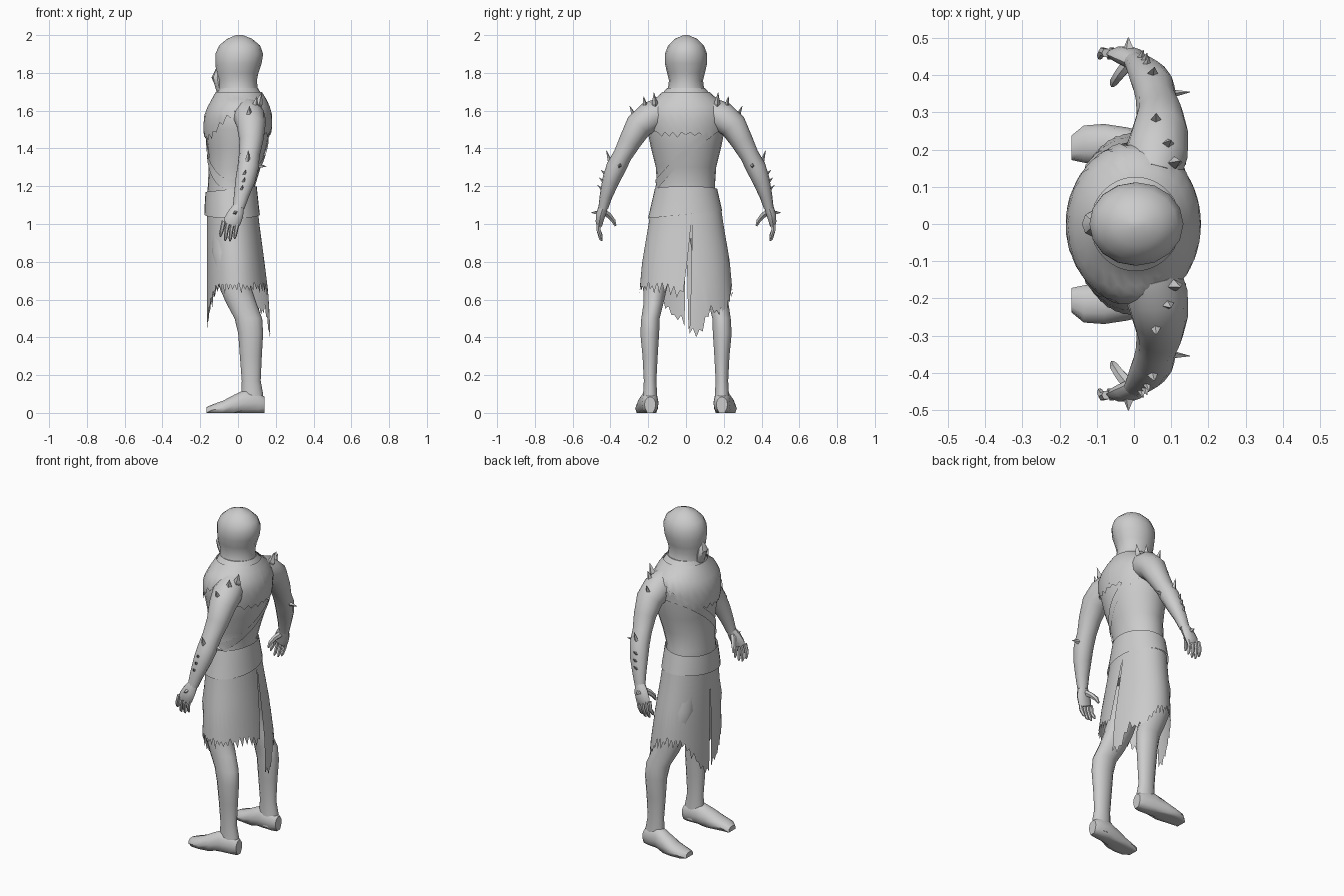
import bpy, bmesh, math, random
from mathutils import Vector

random.seed(4)
grey = bpy.data.materials.new("plain_grey")
grey.diffuse_color = (0.6, 0.6, 0.6, 1)


def finish(name, bm, closed=True, angle=40):
    if closed:
        bmesh.ops.recalc_face_normals(bm, faces=bm.faces[:])
    me = bpy.data.meshes.new(name)
    bm.to_mesh(me)
    bm.free()
    me.materials.append(grey)
    for p in me.polygons:
        p.use_smooth = True
    me.set_sharp_from_angle(angle=math.radians(angle))
    ob = bpy.data.objects.new(name, me)
    bpy.context.collection.objects.link(ob)
    return ob


def loft(name, secs, side=1, n=12, normal=None, ref=(1, 0, 0)):
    """Skin elliptical rings (x, y, z, radius along ref, other radius)."""
    bm = bmesh.new()
    pts = [Vector((s[0], s[1] * side, s[2])) for s in secs]
    rings = []
    for i, s in enumerate(secs):
        t = Vector(normal) if normal else pts[min(i + 1, len(pts) - 1)] - pts[max(i - 1, 0)]
        t.normalize()
        r = Vector(ref)
        u = (r - t * r.dot(t)).normalized()
        v = t.cross(u)
        rings.append([bm.verts.new(pts[i] + u * s[3] * math.cos(a) + v * s[4] * math.sin(a))
                      for a in (2 * math.pi * k / n for k in range(n))])
    for p, q in zip(rings, rings[1:]):
        for k in range(n):
            bm.faces.new((p[k], p[(k + 1) % n], q[(k + 1) % n], q[k]))
    bm.faces.new(rings[0])
    bm.faces.new(rings[-1])
    return finish(name, bm)


def lerp(table, x):
    """Interpolate rows of (key, values...) at x."""
    if x <= table[0][0]:
        return table[0][1:]
    for a, b in zip(table, table[1:]):
        if x <= b[0]:
            f = (x - a[0]) / (b[0] - a[0])
            return [p + (q - p) * f for p, q in zip(a[1:], b[1:])]
    return table[-1][1:]


def on_body(profile, z, a, off):
    f, b, r = lerp(profile, z)
    return Vector(((f + b) / 2 + ((b - f) / 2 + off) * math.cos(a), (r + off) * math.sin(a), z))


def cloth(name, profile, a_top, a_bot, n, top, bot, off=0.008, rows=6):
    """Open sheet wrapped on a profile, between top(angle) and bot(angle)."""
    bm = bmesh.new()
    grid = []
    for i in range(n + 1):
        f = i / n
        at = a_top[0] + (a_top[1] - a_top[0]) * f
        ab = a_bot[0] + (a_bot[1] - a_bot[0]) * f
        zt, zb = top(at), bot(ab)
        grid.append([bm.verts.new(on_body(profile, zt + (zb - zt) * j / rows,
                                          at + (ab - at) * j / rows, off)) for j in range(rows + 1)])
    for p, q in zip(grid, grid[1:]):
        for j in range(rows):
            bm.faces.new((p[j], p[j + 1], q[j + 1], q[j]))
    bmesh.ops.remove_doubles(bm, verts=bm.verts[:], dist=1e-5)
    return finish(name, bm, False)


def ragged(table, size):
    """Torn edge: table height with an uneven zigzag."""
    state = [1]

    def edge(a):
        state[0] = -state[0]
        return lerp(table, a)[0] + state[0] * random.uniform(0.2, 1) * size
    return edge


def rings(profile):
    return [((f + b) / 2, 0, z, (b - f) / 2, r) for z, f, b, r in profile]


# Torso: height, front x, back x, half width
torso = [(0.92, -0.15, 0.11, 0.18), (1.05, -0.165, 0.105, 0.185), (1.2, -0.16, 0.09, 0.153),
         (1.3, -0.155, 0.12, 0.16), (1.4, -0.16, 0.15, 0.185), (1.5, -0.177, 0.172, 0.205),
         (1.58, -0.17, 0.172, 0.215), (1.64, -0.145, 0.155, 0.19), (1.68, -0.118, 0.13, 0.135),
         (1.72, -0.1, 0.105, 0.1)]
loft("torso", rings(torso), n=24, normal=(0, 0, 1))

# Head with neck, and pointed chin
head = [(1.66, -0.11, 0.12, 0.12), (1.71, -0.105, 0.105, 0.097), (1.76, -0.105, 0.1, 0.09),
        (1.8, -0.115, 0.108, 0.1), (1.85, -0.12, 0.125, 0.112), (1.9, -0.12, 0.133, 0.112),
        (1.945, -0.1, 0.117, 0.095), (1.98, -0.058, 0.075, 0.06), (2.0, -0.01, 0.025, 0.012)]
loft("head", rings(head), n=16, normal=(0, 0, 1))
loft("chin", [(-0.095, 0, 1.70, 0.018, 0.03), (-0.105, 0, 1.745, 0.022, 0.04),
              (-0.11, 0, 1.775, 0.03, 0.035), (-0.105, 0, 1.82, 0.014, 0.015)],
     n=8, normal=(0, 0, 1))

# Torn shoulder cloth, diagonal sash and waist wrap
pi = math.pi
cape_edge = [(0, 1.48), (0.7, 1.47), (1.2, 1.54), (1.57, 1.6), (2, 1.55), (2.5, 1.47), (pi, 1.46),
             (3.8, 1.46), (4.3, 1.55), (4.71, 1.6), (5.1, 1.55), (5.5, 1.47), (2 * pi, 1.48)]
cloth("shoulder_cloth", torso, (0, 2 * pi), (0, 2 * pi), 56, lambda a: 1.70, ragged(cape_edge, 0.02))
cloth("sash", torso, (0, 2 * pi), (0, 2 * pi), 48, lambda a: 1.405 + 0.17 * math.sin(a),
      lambda a: 1.35 + 0.17 * math.sin(a), off=0.006, rows=2)
belt = [(1.0, -0.172, 0.12, 0.205), (1.06, -0.175, 0.11, 0.19), (1.2, -0.166, 0.095, 0.158)]
cloth("waist_wrap", belt, (0, 2 * pi), (0, 2 * pi), 32, lambda a: 1.185 + 0.015 * math.cos(a),
      lambda a: 1.05 + 0.02 * math.sin(a), off=0.004, rows=3)

# Torn skirt in two halves, split at the back and front
skirt = [(0.4, -0.165, 0.172, 0.265), (0.6, -0.165, 0.165, 0.25), (0.8, -0.165, 0.14, 0.232),
         (1.0, -0.165, 0.113, 0.198), (1.07, -0.165, 0.105, 0.188)]
hem_left = [(0, 0.44), (0.25, 0.41), (0.5, 0.54), (0.9, 0.53), (1.3, 0.64), (1.7, 0.67),
            (2.2, 0.67), (2.6, 0.58), (2.9, 0.46), (pi, 0.45)]
hem_right = [(pi, 0.49), (3.4, 0.51), (3.65, 0.6), (4.1, 0.67), (4.6, 0.66), (5.2, 0.66),
             (5.8, 0.67), (6.1, 0.63), (2 * pi, 0.66)]
cloth("skirt_left", skirt, (0.17, pi), (0.07, pi - 0.05), 44, lambda a: 1.07, ragged(hem_left, 0.035), off=0)
cloth("skirt_right", skirt, (pi, 2 * pi + 0.17), (pi + 0.03, 2 * pi - 0.06), 44,
      lambda a: 1.07, ragged(hem_right, 0.035), off=0)


def spike(name, base, tip, r, side):
    d = [t - b for b, t in zip(base, tip)]
    low = [b - 0.25 * k for b, k in zip(base, d)]
    ob = loft(name, [(*low, r * 0.8, r * 0.6), (*base, r, r * 0.75), (*tip, 0.001, 0.001)],
              side, 4, ref=(0.9, 0.1, 0.43))
    for p in ob.data.polygons:
        p.use_smooth = False


spikes = [((0.11, 0.165, 1.64), (0.125, 0.17, 1.695), 0.022),
          ((0.09, 0.215, 1.625), (0.10, 0.225, 1.675), 0.019),
          ((0.06, 0.275, 1.575), (0.06, 0.298, 1.625), 0.018),
          ((0.09, 0.35, 1.31), (0.15, 0.355, 1.305), 0.018),
          ((0.05, 0.40, 1.325), (0.055, 0.422, 1.39), 0.018),
          ((0.035, 0.428, 1.265), (0.04, 0.45, 1.285), 0.012),
          ((0.03, 0.438, 1.225), (0.035, 0.46, 1.245), 0.012),
          ((0.02, 0.446, 1.185), (0.025, 0.468, 1.205), 0.011),
          ((-0.015, 0.472, 1.06), (-0.015, 0.502, 1.06), 0.015)]

for side, tag in ((1, "left"), (-1, "right")):
    # Arm from shoulder to wrist
    loft("arm_" + tag, [(0.05, 0.13, 1.59, 0.075, 0.08), (0.06, 0.19, 1.565, 0.085, 0.083),
                        (0.07, 0.25, 1.52, 0.076, 0.073), (0.07, 0.295, 1.44, 0.063, 0.06),
                        (0.06, 0.335, 1.365, 0.055, 0.05), (0.053, 0.37, 1.3, 0.056, 0.053),
                        (0.038, 0.398, 1.23, 0.052, 0.046), (0.018, 0.423, 1.15, 0.04, 0.034),
                        (0.003, 0.438, 1.085, 0.031, 0.026)], side)
    # Palm, four fingers and thumb
    loft("palm_" + tag, [(0.004, 0.437, 1.095, 0.029, 0.025), (-0.012, 0.45, 1.055, 0.042, 0.026),
                         (-0.03, 0.458, 1.015, 0.046, 0.021), (-0.038, 0.458, 0.995, 0.04, 0.015)], side, 10)
    for i in range(4):
        x, drop = 0.0 - 0.025 * i, (0.0, 0.012, 0.01, -0.012)[i]
        loft(f"finger_{i + 1}_{tag}", [(x, 0.46, 1.015, 0.012, 0.013),
                                       (x - 0.01, 0.464, 0.97, 0.011, 0.012),
                                       (x - 0.016, 0.452, 0.935 - drop, 0.009, 0.01),
                                       (x - 0.018, 0.445, 0.922 - drop, 0.004, 0.004)], side, 6)
    loft("thumb_" + tag, [(-0.012, 0.435, 1.065, 0.018, 0.018), (-0.035, 0.408, 1.045, 0.016, 0.016),
                          (-0.052, 0.385, 1.018, 0.013, 0.013), (-0.058, 0.373, 0.99, 0.006, 0.006)], side, 6)
    # Leg: hip, thigh, knee, calf, ankle
    loft("leg_" + tag, [(-0.03, 0.09, 1.0, 0.11, 0.085), (-0.04, 0.12, 0.85, 0.1, 0.09),
                        (-0.02, 0.16, 0.68, 0.085, 0.065), (0.018, 0.172, 0.58, 0.08, 0.054),
                        (0.055, 0.188, 0.5, 0.073, 0.05), (0.067, 0.192, 0.42, 0.066, 0.051),
                        (0.068, 0.19, 0.3, 0.058, 0.041), (0.07, 0.19, 0.17, 0.05, 0.034),
                        (0.075, 0.19, 0.1, 0.058, 0.038), (0.08, 0.19, 0.02, 0.058, 0.042)],
         side, 14, normal=(0, 0, 1))
    # Foot pointing forward, sole flattened to the floor
    foot = loft("foot_" + tag, [(0.14, 0.19, 0.045, 0.03, 0.04), (0.11, 0.19, 0.05, 0.044, 0.062),
                                (0.04, 0.195, 0.052, 0.05, 0.072), (-0.02, 0.205, 0.04, 0.055, 0.056),
                                (-0.08, 0.213, 0.024, 0.056, 0.04), (-0.135, 0.215, 0.016, 0.05, 0.029),
                                (-0.168, 0.205, 0.013, 0.033, 0.016)],
                side, 12, normal=(1, 0, 0), ref=(0, 1, 0))
    for v in foot.data.vertices:
        if v.co.z < 0.014:
            v.co.z = 0
    # Thorns along shoulder, elbow, forearm and wrist
    for i, (b, t, r) in enumerate(spikes):
        spike(f"spike_{i + 1}_{tag}", b, t, r, side)
